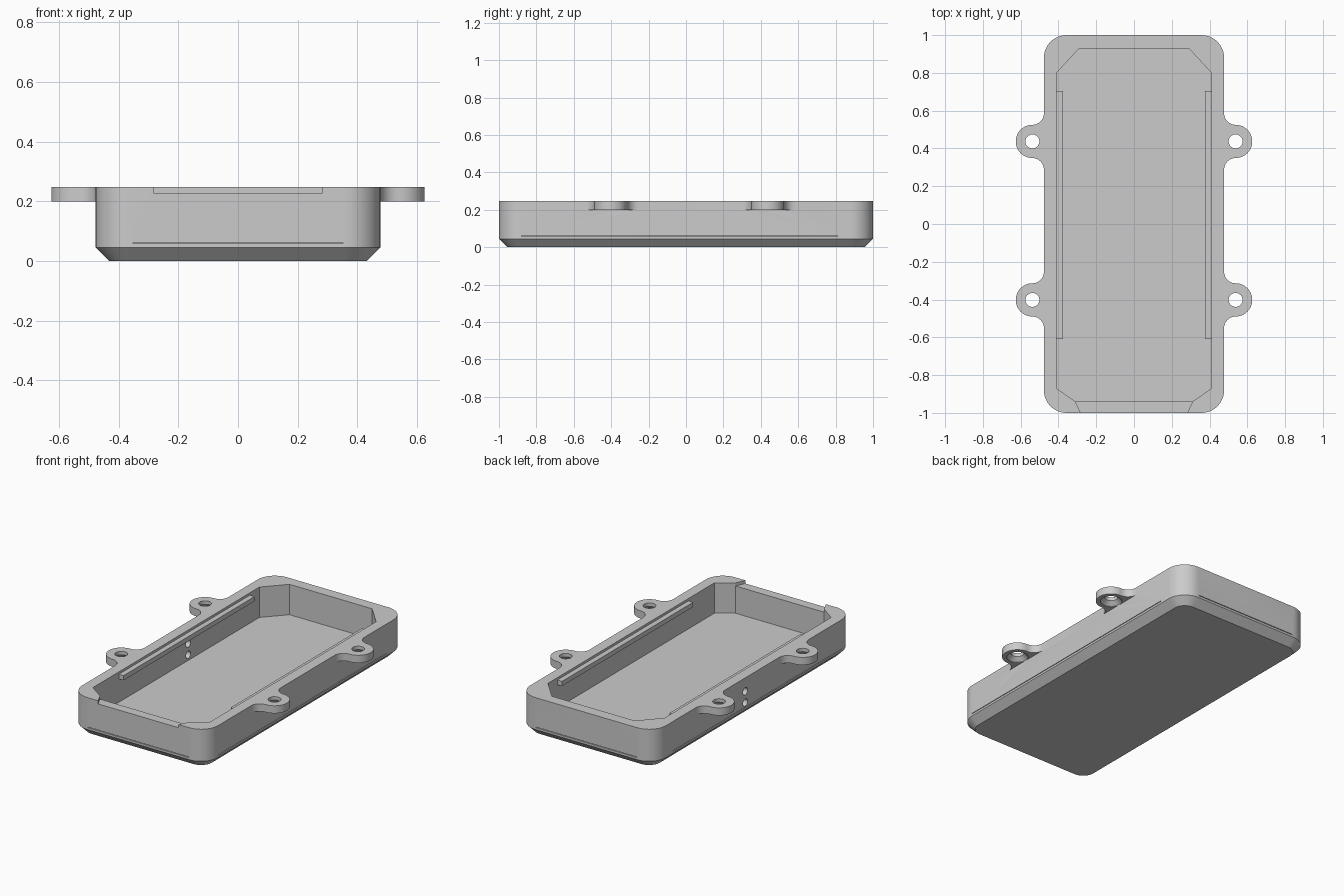
import bpy, bmesh, math

cube = bpy.data.objects.get("Cube")
if cube:
    bpy.data.objects.remove(cube, do_unlink=True)

grey = bpy.data.materials.new("plain grey")
grey.use_nodes = True
COLOUR = (0.6, 0.6, 0.6, 1)
grey.diffuse_color = COLOUR
grey.node_tree.nodes["Principled BSDF"].inputs["Base Color"].default_value = COLOUR


def loft(name, rings):
    """Closed solid through rings of 3D points with equal counts."""
    bm = bmesh.new()
    loops = [[bm.verts.new(p) for p in ring] for ring in rings]
    n = len(loops[0])
    for a, b in zip(loops, loops[1:]):
        for i in range(n):
            j = (i + 1) % n
            bm.faces.new((a[i], a[j], b[j], b[i]))
    bm.faces.new(loops[0])
    bm.faces.new(loops[-1])
    bmesh.ops.recalc_face_normals(bm, faces=bm.faces)
    mesh = bpy.data.meshes.new(name)
    bm.to_mesh(mesh)
    bm.free()
    mesh.materials.append(grey)
    ob = bpy.data.objects.new(name, mesh)
    bpy.context.collection.objects.link(ob)
    return ob


def prism(name, outline, z0, z1):
    return loft(name, [[(x, y, z) for x, y in outline] for z in (z0, z1)])


def box(name, x0, x1, y0, y1, z0, z1):
    return prism(name, [(x0, y0), (x1, y0), (x1, y1), (x0, y1)], z0, z1)


def arc(cx, cy, r, a0, a1, n):
    angles = [math.radians(a0 + (a1 - a0) * i / n) for i in range(n + 1)]
    return [(cx + r * math.cos(a), cy + r * math.sin(a)) for a in angles]


def rounded_rect(hx, hy, r):
    pts = []
    for sx, sy, a in ((1, 1, 0), (-1, 1, 90), (-1, -1, 180), (1, -1, 270)):
        pts += arc(sx * (hx - r), sy * (hy - r), r, a, a + 90, 12)
    return pts


def combine(target, tool, operation):
    """Apply a boolean and remove the tool."""
    mod = target.modifiers.new("cut", "BOOLEAN")
    mod.operation, mod.solver, mod.object = operation, "EXACT", tool
    bpy.context.view_layer.objects.active = target
    bpy.ops.object.modifier_apply(modifier=mod.name)
    bpy.data.objects.remove(tool, do_unlink=True)


HX, HY, TOP, R, CH = 0.477, 1.0, 0.248, 0.12, 0.045

# Tray shell: rounded block with a chamfered foot
levels = ((CH, 0), (0, CH), (0, TOP))
tray = loft("tray", [[(x, y, z) for x, y in rounded_rect(HX - d, HY - d, R - d)]
                     for d, z in levels])

# Mounting lugs with tangent fillets at the roots
LUG_X, LUG_R = 0.538, 0.088
FILLET = LUG_X - HX
fy = LUG_R + FILLET
root = arc(LUG_X, fy, FILLET, 180, 270, 10)
lug = ([(HX - 0.03, fy)] + root + arc(LUG_X, 0, LUG_R, 90, -90, 24)[1:-1]
       + [(x, -y) for x, y in reversed(root)] + [(HX - 0.03, -fy)])
lug_spots = [(s, y) for s in (-1, 1) for y in (-0.402, 0.437)]
for s, cy in lug_spots:
    combine(tray, prism("lug", [(s * x, y + cy) for x, y in lug], 0.2, TOP), "UNION")

# Screw holes, countersunk from below
for s, cy in lug_spots:
    steps = ((0.062, 0.19), (0.062, 0.203), (0.037, 0.226), (0.037, 0.3))
    combine(tray, loft("screw_hole", [[(x, y, z) for x, y in arc(s * LUG_X, cy, r, 0, 345, 23)]
                                      for r, z in steps]), "DIFFERENCE")

# Cavity with clipped corners
half = [(0.31, -0.94), (0.41, -0.87), (0.41, 0.80), (0.29, 0.93)]
cavity = half + [(-x, y) for x, y in reversed(half)]
combine(tray, prism("cavity", cavity, 0.055, 0.4), "DIFFERENCE")

# Shallow notch in the front rim
notch = [(-0.278, -1.01), (0.278, -1.01), (0.31, -0.94), (0.31, -0.93),
         (-0.31, -0.93), (-0.31, -0.94)]
combine(tray, prism("notch", notch, 0.228, 0.4), "DIFFERENCE")

# Thin grooves around the foot
G0, G1, DEEP = 0.058, 0.062, 0.015
for s in (-1, 1):
    xs = sorted((s * (HX - DEEP), s * (HX + 0.05)))
    ys = sorted((s * (HY - DEEP), s * (HY + 0.05)))
    combine(tray, box("side_groove", *xs, -0.88, 0.81, G0, G1), "DIFFERENCE")
    combine(tray, box("end_groove", -0.352, 0.352, *ys, G0, G1), "DIFFERENCE")

# Two round ports through one side wall
for z in (0.091, 0.162):
    circle = arc(0.087, z, 0.023, 0, 345, 23)
    combine(tray, loft("port", [[(x, y, h) for y, h in circle] for x in (-0.55, -0.39)]),
            "DIFFERENCE")

# Smooth the rounded corners, keep edges crisp
bpy.ops.object.select_all(action="DESELECT")
tray.select_set(True)
bpy.context.view_layer.objects.active = tray
bpy.ops.object.shade_smooth_by_angle(angle=math.radians(30))

# Ledge rails along the inner long walls
for s, name in ((1, "left_rail"), (-1, "right_rail")):
    box(name, *sorted((s * 0.377, s * 0.411)), -0.61, 0.705, 0.203, 0.233)
